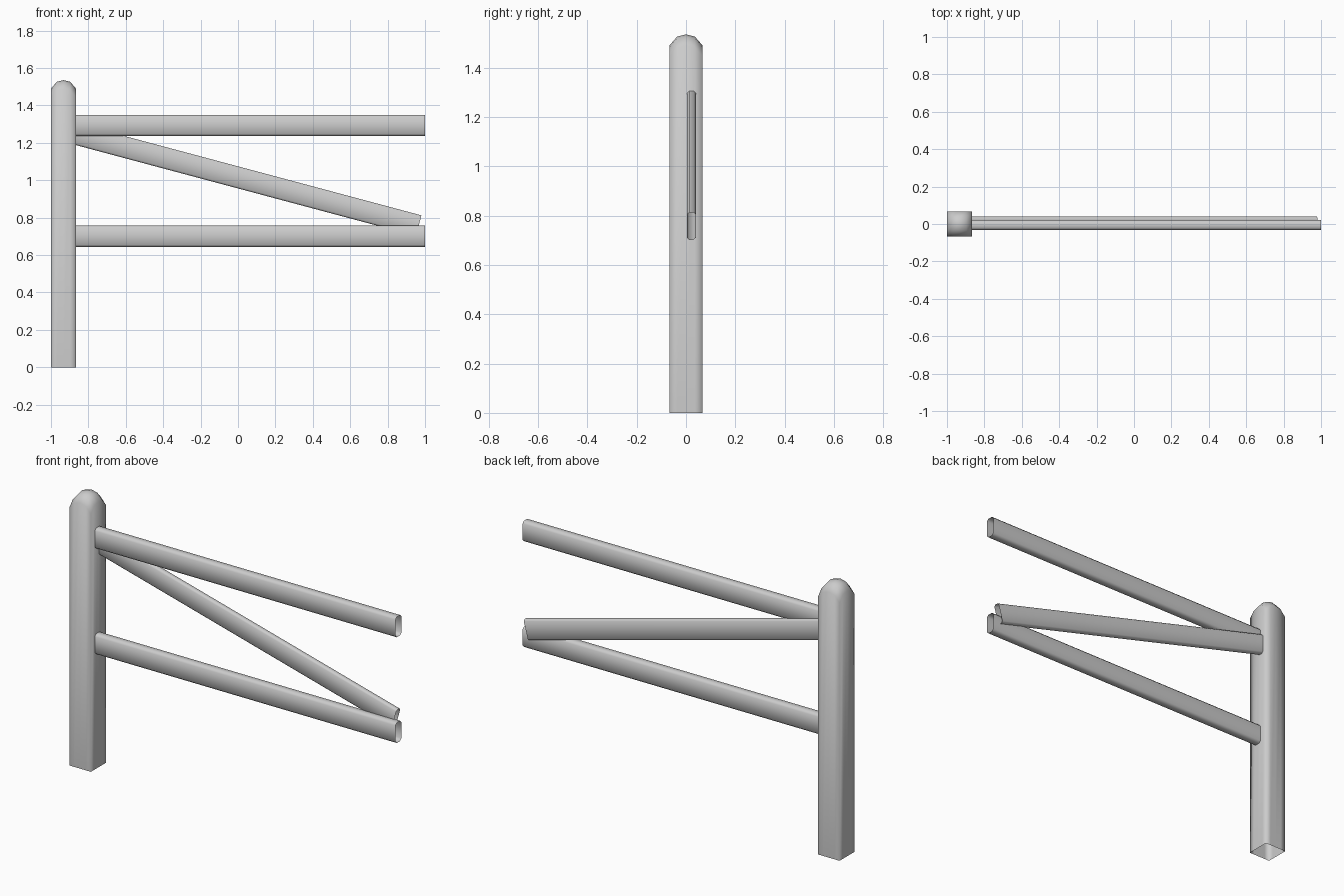
import bpy, bmesh, math
from mathutils import Vector

if "Cube" in bpy.data.objects:
    bpy.data.objects.remove(bpy.data.objects["Cube"])


def finish(name, bm):
    bmesh.ops.recalc_face_normals(bm, faces=bm.faces)
    mesh = bpy.data.meshes.new(name)
    bm.to_mesh(mesh)
    bm.free()
    mesh.shade_smooth()
    obj = bpy.data.objects.new(name, mesh)
    bpy.context.collection.objects.link(obj)
    return obj


def rail(name, start, end, thick, height=0.114, c=0.012):
    """Open-ended tube with a chamfered rectangular section, lying in an xz plane."""
    a, b = Vector(start), Vector(end)
    d = (b - a).normalized()
    up = Vector((-d.z, 0, d.x))
    side = Vector((0, 1, 0))
    t, h = thick / 2, height / 2
    section = [(t - c, h), (t, h - c), (t, c - h), (t - c, -h),
               (c - t, -h), (-t, c - h), (-t, h - c), (c - t, h)]
    bm = bmesh.new()
    rings = [[bm.verts.new(p + side * u + up * v) for u, v in section] for p in (a, b)]
    n = len(section)
    for i in range(n):
        j = (i + 1) % n
        bm.faces.new((rings[0][i], rings[0][j], rings[1][j], rings[1][i]))
    # outward normals for an open tube
    obj = finish(name, bm)
    return obj


# Square post, open underneath, with a domed top
half, cx = 0.067, -0.933
steps = [(-half, 0.045), (-0.036, 0.009), (0, 0), (0.036, 0.009), (half, 0.045)]
bm = bmesh.new()
grid = [[bm.verts.new((cx + x, y, 1.535 - gx - gy)) for y, gy in steps] for x, gx in steps]
for i in range(4):
    for j in range(4):
        bm.faces.new((grid[i][j], grid[i + 1][j], grid[i + 1][j + 1], grid[i][j + 1]))
rim = [e for e in bm.edges if e.is_boundary]
skirt = bmesh.ops.extrude_edge_only(bm, edges=rim)["geom"]
for v in skirt:
    if isinstance(v, bmesh.types.BMVert):
        v.co.z = 0
finish("post", bm)

# Two level rails and the brace behind them
for name, z in (("top_rail", 1.293), ("bottom_rail", 0.70)):
    rail(name, (-0.88, -0.006, z), (1.0, -0.006, z), 0.053)
rail("diagonal_brace", (-0.89, 0.022, 1.253), (0.966, 0.022, 0.757), 0.036, c=0.009)
